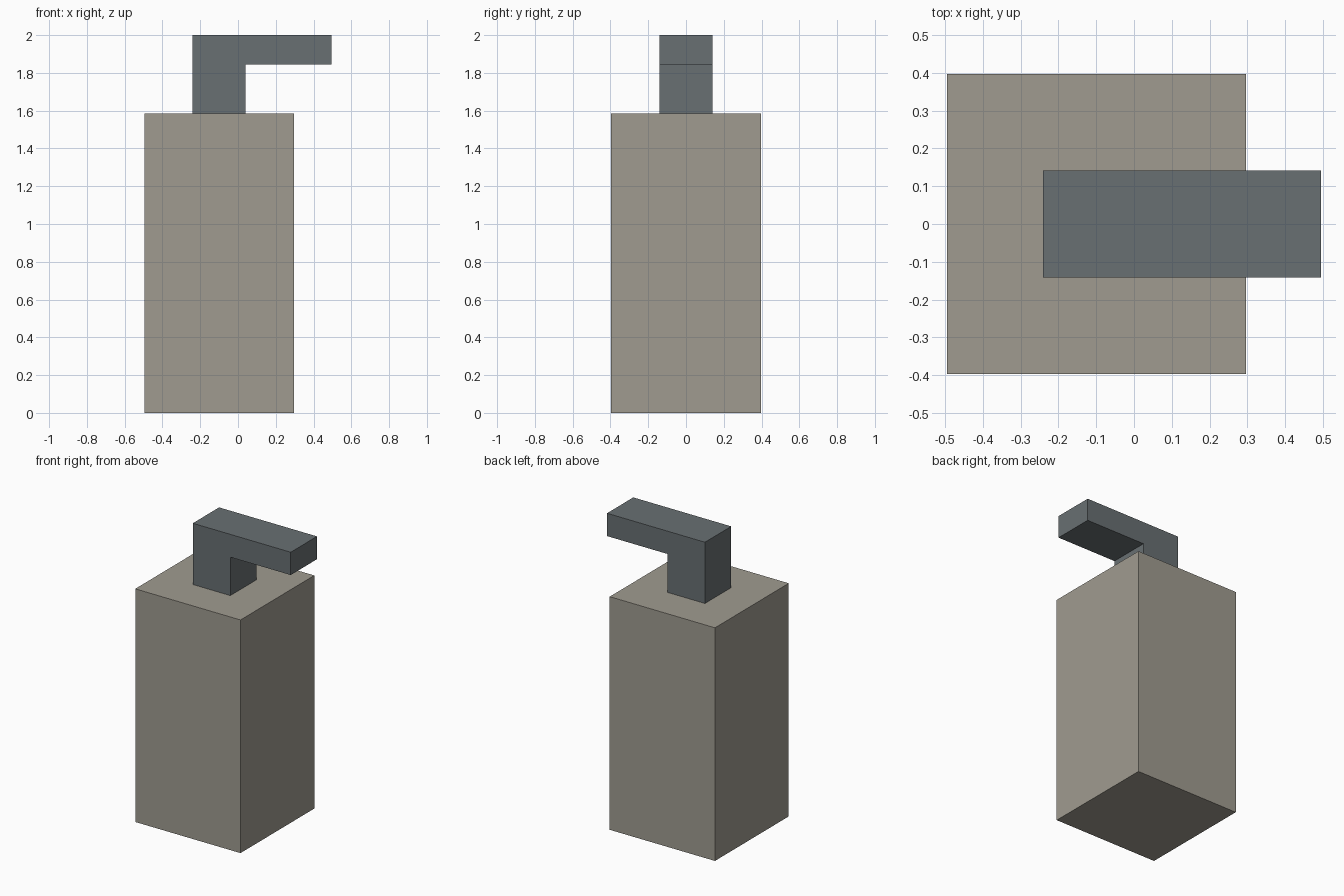
import bpy, bmesh

if "Cube" in bpy.data.objects:
    bpy.data.objects.remove(bpy.data.objects["Cube"])


def material(name, rgb):
    mat = bpy.data.materials.new(name)
    mat.diffuse_color = (*rgb, 1)
    mat.use_nodes = True
    mat.node_tree.nodes["Principled BSDF"].inputs["Base Color"].default_value = mat.diffuse_color
    return mat


def extrude_profile(name, profile, half_depth, mat):
    """Extrude an (x, z) outline symmetrically along y."""
    bm = bmesh.new()
    face = bm.faces.new([bm.verts.new((x, -half_depth, z)) for x, z in profile])
    out = bmesh.ops.extrude_face_region(bm, geom=[face])
    moved = [g for g in out["geom"] if isinstance(g, bmesh.types.BMVert)]
    bmesh.ops.translate(bm, verts=moved, vec=(0, 2 * half_depth, 0))
    bmesh.ops.recalc_face_normals(bm, faces=bm.faces)
    mesh = bpy.data.meshes.new(name)
    bm.to_mesh(mesh)
    bm.free()
    mesh.materials.append(mat)
    obj = bpy.data.objects.new(name, mesh)
    bpy.context.collection.objects.link(obj)
    return obj


beige = material("beige", (0.35, 0.33, 0.28))
slate = material("slate", (0.14, 0.16, 0.17))

# Square bottle body
extrude_profile("bottle_body",
                [(-0.495, 0), (0.296, 0), (0.296, 1.584), (-0.495, 1.584)],
                0.396, beige)

# L-shaped pump: neck with spout overhanging to the right
extrude_profile("pump_head",
                [(-0.241, 1.584), (0.041, 1.584), (0.041, 1.845),
                 (0.495, 1.845), (0.495, 2.0), (-0.241, 2.0)],
                0.141, slate)
